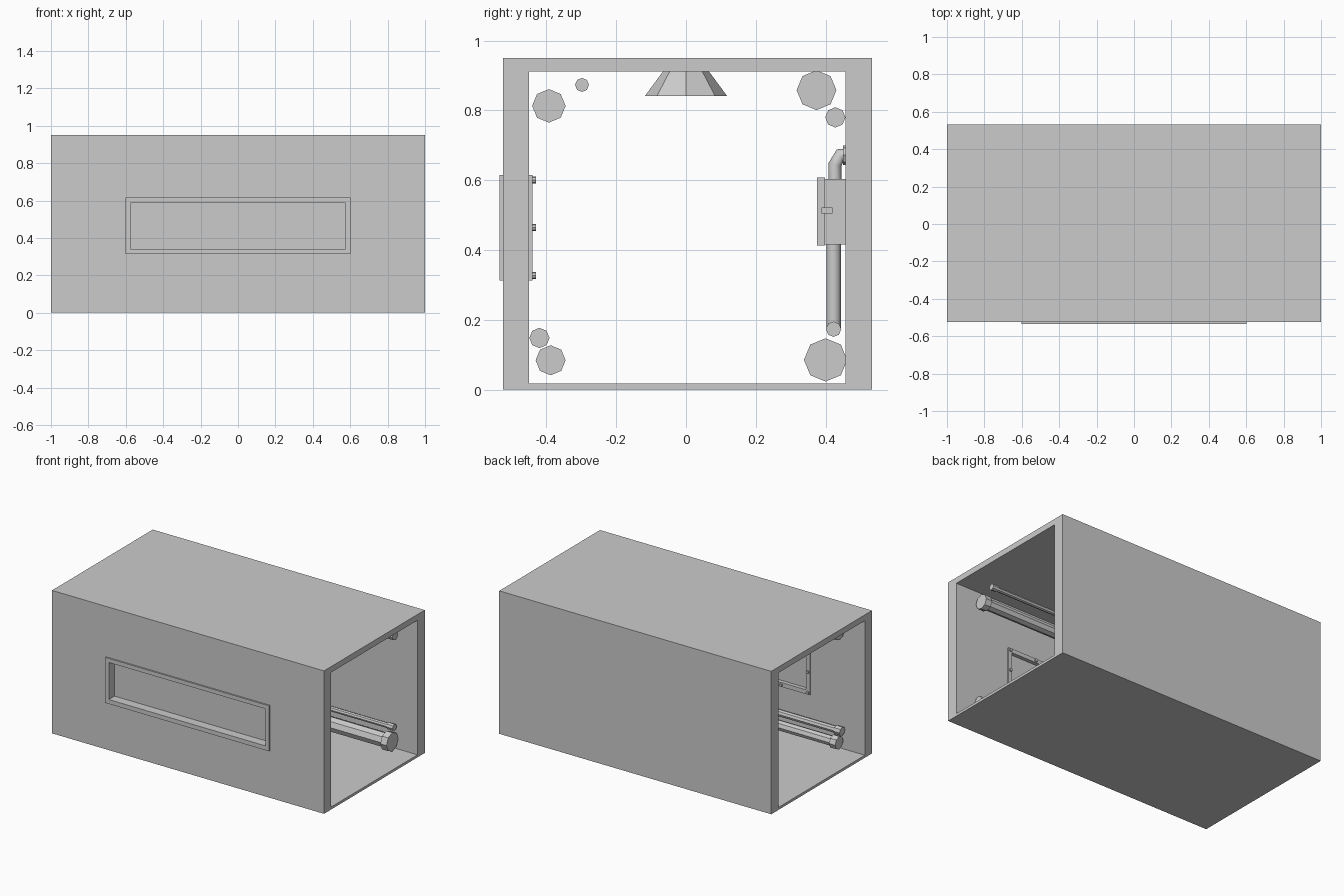
import bpy, bmesh, math
from mathutils import Matrix, Vector

if "Cube" in bpy.data.objects:
    bpy.data.objects.remove(bpy.data.objects["Cube"])


def finish(name, bm):
    bmesh.ops.recalc_face_normals(bm, faces=bm.faces[:])
    me = bpy.data.meshes.new(name)
    bm.to_mesh(me)
    bm.free()
    ob = bpy.data.objects.new(name, me)
    bpy.context.collection.objects.link(ob)
    return ob


def box(name, x, y, z):
    """Box from (min, max) ranges."""
    bm = bmesh.new()
    bmesh.ops.create_cube(bm, size=1)
    for v in bm.verts:
        v.co = [r[0] + (c + .5) * (r[1] - r[0]) for c, r in zip(v.co, (x, y, z))]
    return finish(name, bm)


def add_cyl(bm, p, q, r1, r2=None, n=8):
    """Add a low-poly cylinder or cone from p to q."""
    p, q = Vector(p), Vector(q)
    d = q - p
    m = Matrix.Translation((p + q) / 2) @ d.to_track_quat('Z', 'Y').to_matrix().to_4x4()
    bmesh.ops.create_cone(bm, cap_ends=True, segments=n, radius1=r1,
                          radius2=r1 if r2 is None else r2, depth=d.length, matrix=m)


def ring(name, outer, inner, axis, lo, hi):
    """Rectangular tube: outer/inner are (a0, a1, b0, b1), extruded along axis."""
    bm = bmesh.new()
    loops = []
    for t in (lo, hi):
        for a0, a1, b0, b1 in (outer, inner):
            pts = [(a0, b0), (a1, b0), (a1, b1), (a0, b1)]
            loops.append([bm.verts.new((t, a, b) if axis == 'x' else (a, t, b)) for a, b in pts])
    for i, j in ((0, 1), (2, 3), (0, 2), (1, 3)):
        for k in range(4):
            n = (k + 1) % 4
            bm.faces.new((loops[i][k], loops[i][n], loops[j][n], loops[j][k]))
    return finish(name, bm)


def conduit(name, pts, radius):
    cu = bpy.data.curves.new(name, 'CURVE')
    cu.dimensions = '3D'
    cu.bevel_depth = radius
    cu.bevel_resolution = 2
    cu.use_fill_caps = True
    sp = cu.splines.new('POLY')
    sp.points.add(len(pts) - 1)
    for p, co in zip(sp.points, pts):
        p.co = (*co, 1)
    ob = bpy.data.objects.new(name, cu)
    bpy.context.collection.objects.link(ob)
    bpy.ops.object.select_all(action='DESELECT')
    ob.select_set(True)
    bpy.context.view_layer.objects.active = ob
    bpy.ops.object.convert(target='MESH')


# Corridor shell, open at both ends, with a window hole in the front wall
shell = ring("corridor_shell", (-.525, .533, 0, .95), (-.45, .457, .017, .911), 'x', -1, 1)
cutter = box("window_cutter", (-.59, .59), (-.6, -.4), (.325, .603))
cutter.hide_render = True
cutter.hide_viewport = True
cut = shell.modifiers.new("window_hole", 'BOOLEAN')
cut.operation = 'DIFFERENCE'
cut.solver = 'EXACT'
cut.object = cutter

# Window frame, pane and bolts on the inner side
ring("window_frame", (-.602, .602, .313, .615), (-.575, .575, .342, .588), 'y', -.535, -.44)
box("window_pane", (-.58, .58), (-.475, -.465), (.335, .595))
bm = bmesh.new()
spots = [(x * .588 / 3, z) for x in range(-3, 4) for z in (.327, .601)]
spots += [(s * .588, .464) for s in (-1, 1)]
for x, z in spots:
    add_cyl(bm, (x, -.445, z), (x, -.43, z), .010)
finish("window_bolts", bm)

# Octagonal pipes along the corners, with flanged ends
pipes = [("upper_front", -.393, .813, .048), ("upper_front_thin", -.298, .873, .02),
         ("upper_back", .374, .858, .057), ("upper_back_thin", .428, .78, .029),
         ("lower_front", -.388, .084, .043), ("lower_front_thin", -.42, .148, .029),
         ("lower_back", .4, .085, .062), ("lower_back_thin", .423, .173, .022)]
for name, y, z, r in pipes:
    bm = bmesh.new()
    add_cyl(bm, (-.84, y, z), (.84, y, z), r * .76)
    for s in (-1, 1):
        add_cyl(bm, (s * .81, y, z), (s * .855, y, z), r)
    finish(name + "_pipe", bm)

# Ceiling lamp
bm = bmesh.new()
add_cyl(bm, (0, 0, .841), (0, 0, .913), .118, .065)
finish("ceiling_lamp", bm)

# Electrical box on the back wall
box("junction_box", (-.1, .1), (.397, .459), (.416, .603))
box("junction_box_lid", (-.105, .105), (.376, .398), (.413, .608))
for s in (-1, 1):
    box("junction_box_latch", (s * .105 - .008, s * .105 + .008), (.388, .42), (.504, .522))

# Conduits from the box down to the thin pipe and up into the wall
conduit("lower_conduit", [(0, .423, .43), (0, .423, .173)], .021)
for x in (-.05, .05):
    conduit("upper_conduit", [(x, .427, .59), (x, .427, .645), (x, .442, .672), (x, .459, .672)], .019)
    bm = bmesh.new()
    add_cyl(bm, (x, .45, .672), (x, .46, .672), .028)
    finish("conduit_collar", bm)
